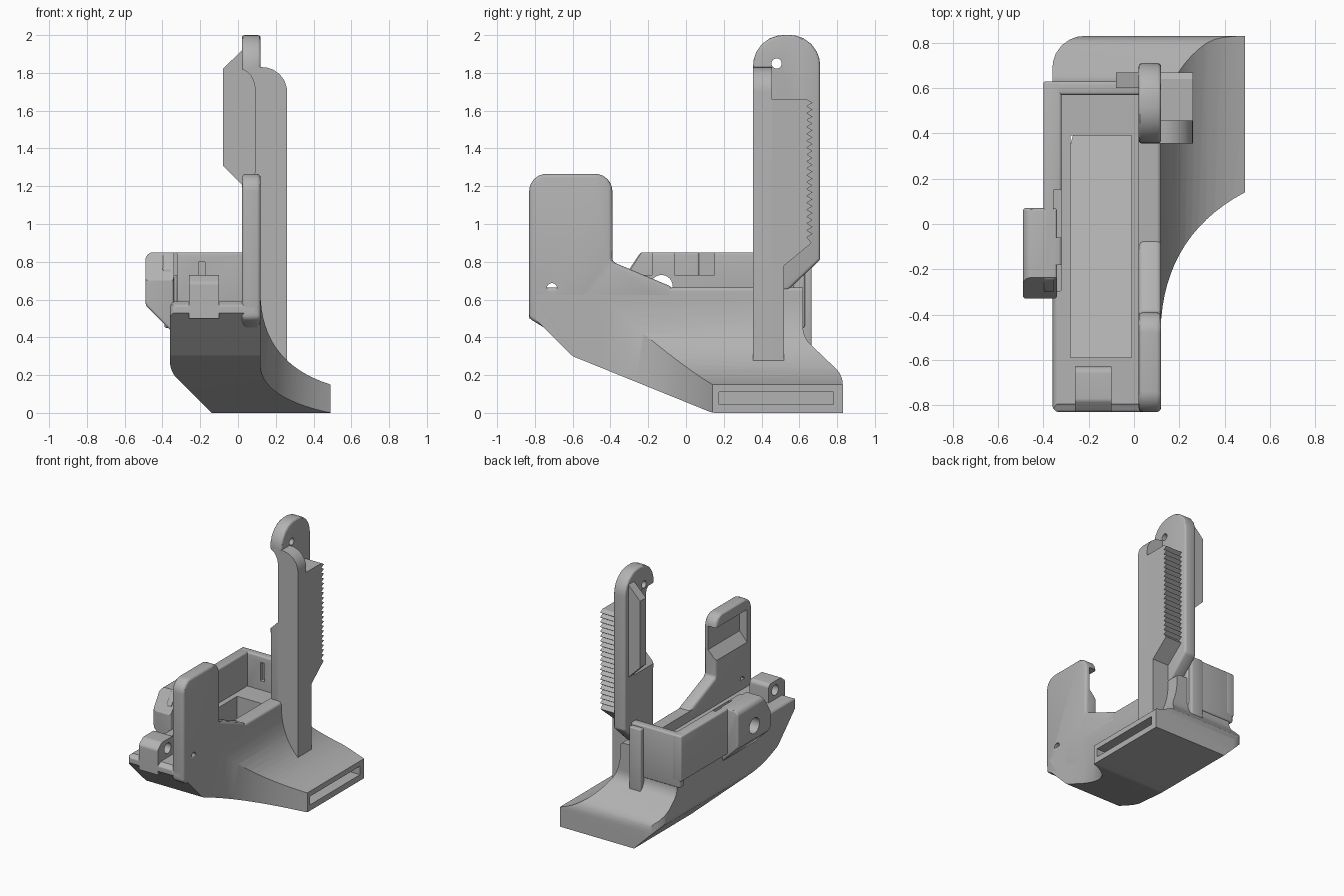
import bpy, bmesh, math
from mathutils import Vector

cube = bpy.data.objects.get("Cube")
if cube:
    bpy.data.objects.remove(cube, do_unlink=True)

grey = bpy.data.materials.new("plain_grey")
grey.use_nodes = True
grey.diffuse_color = (0.45, 0.45, 0.45, 1)
grey.node_tree.nodes["Principled BSDF"].inputs["Base Color"].default_value = (0.45, 0.45, 0.45, 1)


def rounded(pts, steps=6):
    """Replace each corner (a, b, radius) by a tangent arc."""
    out = []
    for i, p in enumerate(pts):
        c = Vector(p[:2])
        if len(p) < 3:
            out.append(c)
            continue
        u = (Vector(pts[i - 1][:2]) - c).normalized()
        v = (Vector(pts[(i + 1) % len(pts)][:2]) - c).normalized()
        half = u.angle(v) / 2
        centre = c + (u + v).normalized() * p[2] / math.sin(half)
        d = p[2] / math.tan(half)
        s, e = c + u * d - centre, c + v * d - centre
        for k in range(steps + 1):
            out.append(centre + s.lerp(e, k / steps).normalized() * p[2])
    return out


def bend(a, b, c, n=14):
    """Sampled quadratic curve from a to c, pulled towards b."""
    return [tuple((1 - t) ** 2 * a[i] + 2 * t * (1 - t) * b[i] + t * t * c[i] for i in (0, 1))
            for t in (k / n for k in range(n + 1))]


def run_modifier(ob, kind, **settings):
    m = ob.modifiers.new(kind, kind)
    for key, value in settings.items():
        setattr(m, key, value)
    bpy.context.view_layer.objects.active = ob
    bpy.ops.object.modifier_apply(modifier=m.name)


def prism(name, axis, pts, lo, hi, soft=0):
    """Extrude a rounded outline along an axis, with optional soft edges."""
    place = {"x": lambda p, t: (t, p[0], p[1]),
             "y": lambda p, t: (p[0], t, p[1]),
             "z": lambda p, t: (p[0], p[1], t)}[axis]
    bm = bmesh.new()
    outline = rounded(pts)
    rings = [[bm.verts.new(place(p, t)) for p in outline] for t in (lo, hi)]
    bm.faces.new(rings[0])
    bm.faces.new(rings[1])
    n = len(outline)
    for i in range(n):
        j = (i + 1) % n
        bm.faces.new((rings[0][i], rings[0][j], rings[1][j], rings[1][i]))
    bmesh.ops.recalc_face_normals(bm, faces=bm.faces)
    mesh = bpy.data.meshes.new(name)
    bm.to_mesh(mesh)
    bm.free()
    mesh.materials.append(grey)
    ob = bpy.data.objects.new(name, mesh)
    bpy.context.collection.objects.link(ob)
    if soft:
        run_modifier(ob, "BEVEL", width=soft, segments=3, limit_method="ANGLE",
                     angle_limit=math.radians(40))
    return ob


def box(name, x, y, z, soft=0):
    return prism(name, "x", [(y[0], z[0]), (y[1], z[0]), (y[1], z[1]), (y[0], z[1])], *x, soft)


def hole(y, z, r, x):
    ring = [(y + r * math.cos(k * math.pi / 12), z + r * math.sin(k * math.pi / 12)) for k in range(24)]
    return prism("hole_cutter", "x", ring, *x)


def combine(ob, tool, operation="DIFFERENCE"):
    tool.hide_render = True
    run_modifier(ob, "BOOLEAN", object=tool, operation=operation, solver="EXACT")
    bpy.data.objects.remove(tool, do_unlink=True)


# Flared body: front outline, plan outline and side outline intersected
body = prism("body", "y", [(-.36, .59, .03), (-.36, .22, .12), (-.14, 0), (.49, 0)]
             + bend((.49, .15), (.14, .26), (.12, .6)) + [(.12, .665, .02), (.02, .665), (.02, .59)], -.9, .9)
plan = prism("plan_cutter", "z", [(-.36, .83, .14), (.49, .83)]
             + bend((.49, .14), (.15, -.04), (.12, -.42)) + [(.12, -.83, .03), (-.36, -.83, .03)], -.1, .9)
side = prism("side_cutter", "x", [(-.83, .53), (-.6, .3, .05), (.14, 0, .1), (.83, 0), (.83, .2, .12),
                                  (.62, .4, .12), (.62, .7), (-.79, .7), (-.79, .59, .02), (-.83, .57, .02)], -.6, .6)
combine(body, plan, "INTERSECT")
combine(body, side, "INTERSECT")
# Pocket with sloping floor, and the slot in the flared edge
combine(body, prism("pocket_cutter", "x", [(-.59, .4), (.39, .13), (.39, .9), (-.59, .9)], -.28, -.01))
combine(body, box("slot_cutter", (.25, .6), (.175, .78), (.045, .11)))

# Raised tub wall on the side and the back
wall = prism("tub_side_wall", "x", [(-.3, .5), (.63, .5), (.63, .85), (-.24, .85), (-.3, .76)], -.4, -.32, .012)
back_wall = box("tub_back_wall", (-.39, .03), (.57, .63), (.45, .85), .012)
combine(back_wall, box("notch_cutter", (-.21, -.175), (.5, .6), (.66, .8)))
lug = prism("side_lug", "y", [(-.34, .85), (-.49, .85, .04), (-.49, .57, .04), (-.34, .42)], -.33, .07, .012)
combine(lug, prism("chamfer_cutter", "x", [(-.4, .7), (-.33, .7), (-.23, .86), (-.4, .9)], -.6, -.3))
for part in (wall, lug):
    combine(part, hole(-.13, .67, .06, (-.6, -.2)))
for y in ((-.06, .15), (-.4, -.18)):
    combine(wall, box("groove_cutter", (-.355, -.3), y, (.73, .9)))

# Front hinge lug
front_lug = prism("front_lug", "x", [(-.83, .5), (-.63, .5), (-.63, .73, .03), (-.78, .73, .03), (-.83, .69, .03)],
                  -.26, -.1)
combine(front_lug, hole(-.71, .66, .04, (-.3, 0)))

# Front plate with recess on its inner face
plate = prism("front_plate", "x", [(-.83, .5), (-.83, 1.265, .09), (-.39, 1.265, .09), (-.39, .8, .03),
                                   (-.07, .665), (-.07, .55), (-.5, .4), (-.7, .42)], .02, .12, .02)
combine(plate, prism("recess_cutter", "y", [(-.02, .9), (.02, .93), (.085, 1), (.085, 1.18), (-.02, 1.18)], -.77, -.3))
combine(plate, hole(-.71, .66, .027, (0, .2)))

# Rear upright with rounded head, recess and rim tab
upright = prism("rear_upright", "x", [(.36, .55), (.5, .65), (.54, .65), (.71, .81), (.71, 2, .16), (.355, 2, .16)],
                .02, .12, .015)
combine(upright, prism("recess_cutter", "y", [(-.02, 1.18), (.02, 1.2), (.09, 1.27), (.09, 1.7)]
                       + bend((.09, 1.72), (.08, 1.8), (.02, 1.82), 6) + [(-.02, 1.82)], .3, .6))
combine(upright, hole(.48, 1.85, .027, (0, .2)))
prism("rim_tab", "y", [(.03, 1.93), (-.08, 1.82), (-.08, 1.31), (.03, 1.2)], .6, .67)
box("back_post", (-.08, .02), (.6, .665), (.3, .83), .008)

# Column outside the upright, with its toothed rack
prism("column", "y", [(.09, .2), (.26, .2), (.26, 1.83, .13), (.09, 1.83)], .355, .456)
box("column_foot", (.11, .26), (.44, .52), (.2, 1.2))
pitch, count = .0365, 20
teeth = [(y, .93 + pitch * (k + f)) for k in range(count) for y, f in ((.64, 0), (.67, .5))]
prism("toothed_rack", "x", [(.45, .72), (.52, .78), (.665, .9)] + teeth + [(.64, 1.66), (.45, 1.66)], .11, .26)

# Smooth shading with sharp edges kept
for ob in bpy.context.collection.objects:
    if ob.type == "MESH" and grey.name in ob.data.materials:
        bpy.ops.object.select_all(action="DESELECT")
        ob.select_set(True)
        bpy.context.view_layer.objects.active = ob
        bpy.ops.object.shade_smooth_by_angle(angle=math.radians(30))
